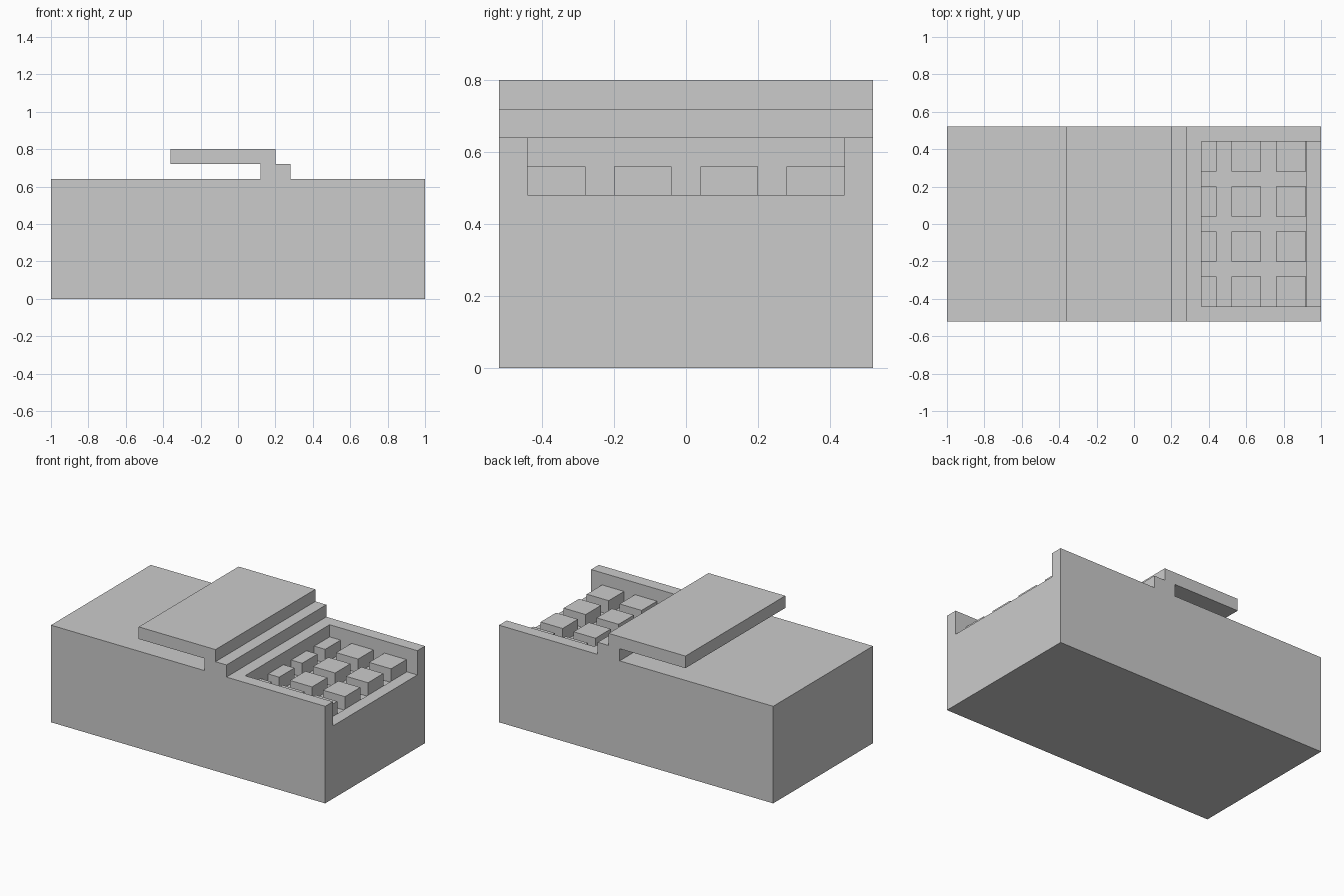
import bpy, bmesh

if "Cube" in bpy.data.objects:
    bpy.data.objects.remove(bpy.data.objects["Cube"])

HALF_W = 0.52


def make_object(name, bm):
    bmesh.ops.recalc_face_normals(bm, faces=bm.faces)
    mesh = bpy.data.meshes.new(name)
    bm.to_mesh(mesh)
    bm.free()
    obj = bpy.data.objects.new(name, mesh)
    bpy.context.collection.objects.link(obj)
    return obj


def prism(name, profile, y0, y1):
    """Extrude an (x, z) outline along y."""
    bm = bmesh.new()
    face = bm.faces.new([bm.verts.new((x, y0, z)) for x, z in profile])
    ext = bmesh.ops.extrude_face_region(bm, geom=[face])
    verts = [g for g in ext["geom"] if isinstance(g, bmesh.types.BMVert)]
    bmesh.ops.translate(bm, vec=(0, y1 - y0, 0), verts=verts)
    return make_object(name, bm)


def box(name, x0, x1, y0, y1, z0, z1):
    return prism(name, [(x0, z0), (x1, z0), (x1, z1), (x0, z1)], y0, y1)


# Machine body with the stepped, overhanging top plate
body = prism("body", [
    (-1, 0), (1, 0), (1, 0.64), (0.28, 0.64), (0.28, 0.72), (0.20, 0.72),
    (0.20, 0.80), (-0.36, 0.80), (-0.36, 0.72), (0.12, 0.72), (0.12, 0.64),
    (-1, 0.64)], -HALF_W, HALF_W)

# Keyboard tray: recess open to the right, with a raised lip at its edge
tray_profile = [(0.36, 0.47), (0.923, 0.47), (0.923, 0.48), (1.1, 0.48),
                (1.1, 0.70), (0.36, 0.70)]
# Keep the tray cutter below the step by starting it clear of the plate
cutter = prism("tray_cutter", tray_profile, -0.44, 0.44)
cutter.hide_render = True
cutter.hide_viewport = True
cut = body.modifiers.new("tray", "BOOLEAN")
cut.operation = "DIFFERENCE"
cut.solver = "EXACT"
cut.object = cutter

# Keys: a half-depth back row and two full rows, four keys in each
for r, (x0, x1) in enumerate([(0.36, 0.44), (0.52, 0.68), (0.76, 0.92)]):
    for c in range(4):
        y0 = -0.44 + 0.24 * c
        box(f"key_{r + 1}_{c + 1}", x0, x1, y0, y0 + 0.16, 0.47, 0.56)
